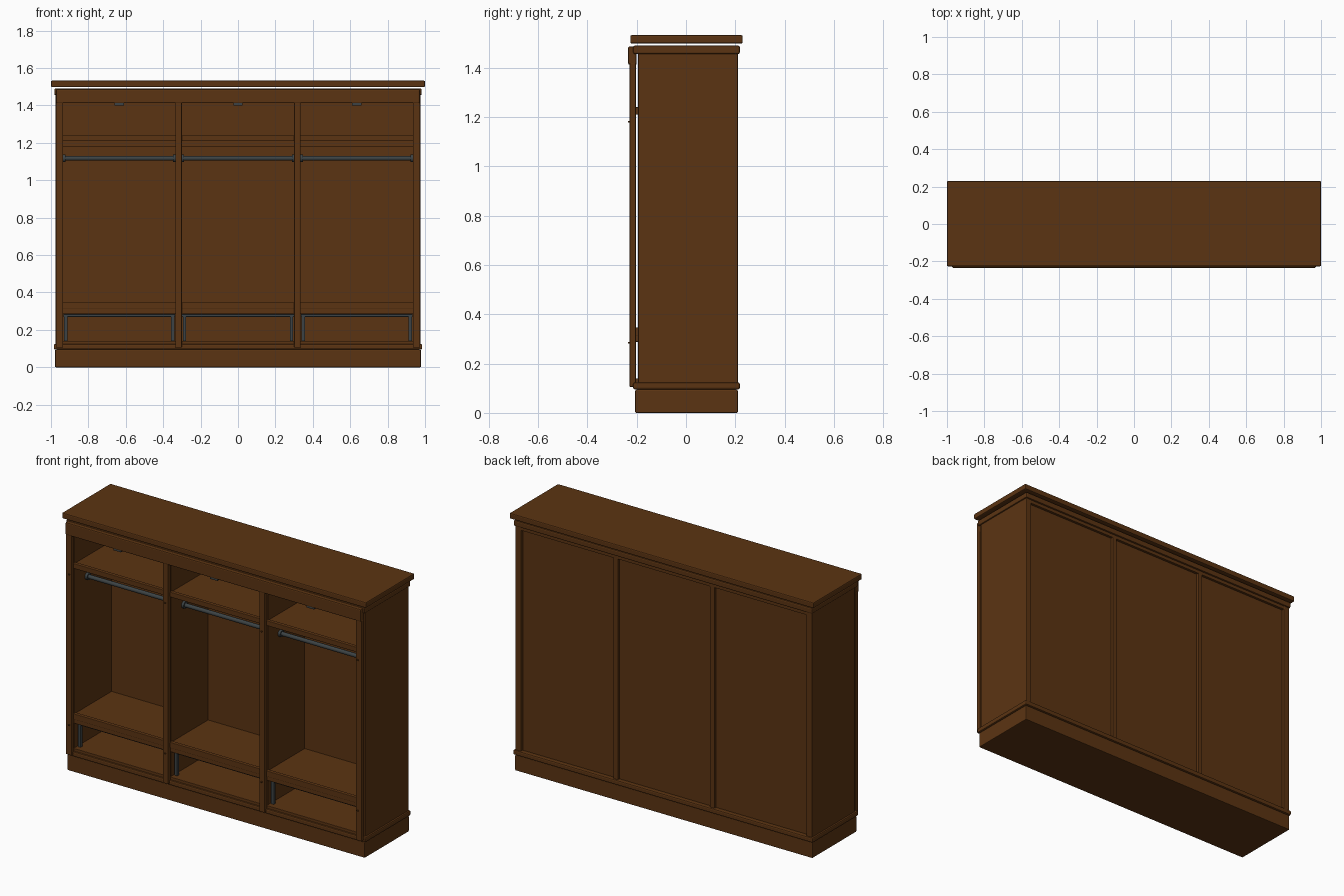
import bpy, bmesh, math
from mathutils import Vector

if "Cube" in bpy.data.objects:
    bpy.data.objects.remove(bpy.data.objects["Cube"])


def material(name, rgb):
    m = bpy.data.materials.new(name)
    m.diffuse_color = (*rgb, 1)
    m.use_nodes = True
    m.node_tree.nodes["Principled BSDF"].inputs["Base Color"].default_value = m.diffuse_color
    return m


WOOD = material("dark_brown_wood", (0.105, 0.034, 0.006))
METAL = material("dark_grey_metal", (0.045, 0.055, 0.058))


def finish(name, bm, mat, bevel):
    me = bpy.data.meshes.new(name)
    bm.to_mesh(me)
    bm.free()
    ob = bpy.data.objects.new(name, me)
    bpy.context.collection.objects.link(ob)
    me.materials.append(mat)
    if bevel:
        b = ob.modifiers.new("bevel", "BEVEL")
        b.width = bevel
        b.segments = 2
    return ob


def box(name, x, y, z, mat=WOOD, bevel=0.002):
    """Box from (min, max) ranges."""
    bm = bmesh.new()
    bmesh.ops.create_cube(bm, size=1)
    for v in bm.verts:
        v.co = Vector([r[0] if c < 0 else r[1] for c, r in zip(v.co, (x, y, z))])
    return finish(name, bm, mat, bevel)


def tube(name, x0, x1, y, z, r, mat=METAL):
    """Cylinder along x."""
    bm = bmesh.new()
    bmesh.ops.create_cone(bm, cap_ends=True, segments=20, radius1=r, radius2=r, depth=x1 - x0)
    for v in bm.verts:
        v.co = Vector(((x0 + x1) / 2 + v.co.z, y + v.co.x, z + v.co.y))
    for f in bm.faces:
        f.smooth = len(f.verts) == 4
    return finish(name, bm, mat, 0)


# base and mouldings
box("plinth", (-0.978, 0.978), (-0.206, 0.21), (0, 0.093), bevel=0.004)
box("base_core", (-0.97, 0.97), (-0.2, 0.205), (0.085, 0.1), bevel=0)
box("base_moulding", (-0.985, 0.985), (-0.214, 0.218), (0.095, 0.124), bevel=0.007)
box("cornice_moulding", (-0.982, 0.982), (-0.214, 0.218), (1.455, 1.49), bevel=0.007)
box("top_slab", (-1, 1), (-0.226, 0.23), (1.498, 1.532), bevel=0.006)

# carcass: sides and full-depth dividers
for s, side in ((-1, "left"), (1, "right")):
    box(side + "_side_panel", sorted((s * 0.938, s * 0.975)), (-0.194, 0.21), (0.115, 1.46), bevel=0.003)
    box(side + "_divider", sorted((s * 0.303, s * 0.332)), (-0.194, 0.208), (0.115, 1.46))
    # face frame stiles stand proud of the carcass
    box(side + "_outer_stile", sorted((s * 0.935, s * 0.974)), (-0.229, -0.203), (0.105, 1.42), bevel=0.004)
    box(side + "_middle_stile", sorted((s * 0.3, s * 0.334)), (-0.229, -0.203), (0.105, 1.42), bevel=0.004)
    # small frame pegs
    for x in (0.317, 0.95):
        for z in (0.285, 1.18):
            box(side + "_frame_peg", (s * x - 0.004, s * x + 0.004), (-0.236, -0.228), (z - 0.003, z + 0.003), bevel=0)
box("top_rail", (-0.972, 0.972), (-0.235, -0.2), (1.412, 1.486), bevel=0.006)
box("back_panel", (-0.95, 0.95), (0.15, 0.193), (0.11, 1.46), bevel=0)
box("back_top_rail", (-0.94, 0.94), (0.18, 0.208), (1.435, 1.46))

# three open bays with shelves, rods and drawer frames
for i, (a, b) in enumerate(((-0.938, -0.332), (-0.303, 0.303), (0.332, 0.938))):
    n = "bay_%d_" % (i + 1)
    mid = (a + b) / 2
    box(n + "floor", (a, b), (-0.205, 0.155), (0.11, 0.14))
    for z0, z1, part in ((1.21, 1.24, "upper"), (0.313, 0.347, "lower")):
        box(n + part + "_shelf", (a, b), (-0.19, 0.155), (z0, z1 - 0.004))
        box(n + part + "_shelf_lip", (a - 0.002, b + 0.002), (-0.208, -0.185), (z0, z1), bevel=0.003)
    box(n + "upper_cleat", (a, b), (0.13, 0.155), (1.18, 1.212))
    box(n + "lower_rail", (a, b), (-0.203, -0.18), (0.288, 0.316))
    # hanging rod with end flanges
    tube(n + "rod", a, b, -0.08, 1.117, 0.012)
    tube(n + "rod_flange_left", a, a + 0.015, -0.08, 1.117, 0.02)
    tube(n + "rod_flange_right", b - 0.015, b, -0.08, 1.117, 0.02)
    # metal drawer frame
    box(n + "frame_bar", (a + 0.004, b - 0.004), (-0.175, -0.157), (0.27, 0.284), METAL)
    for x in (a + 0.017, b - 0.017):
        box(n + "frame_post", (x - 0.009, x + 0.009), (-0.175, -0.157), (0.14, 0.275), METAL)
    # clip under the top rail
    box(n + "rail_clip", (mid - 0.025, mid + 0.025), (-0.228, -0.205), (1.4, 1.414), METAL)
